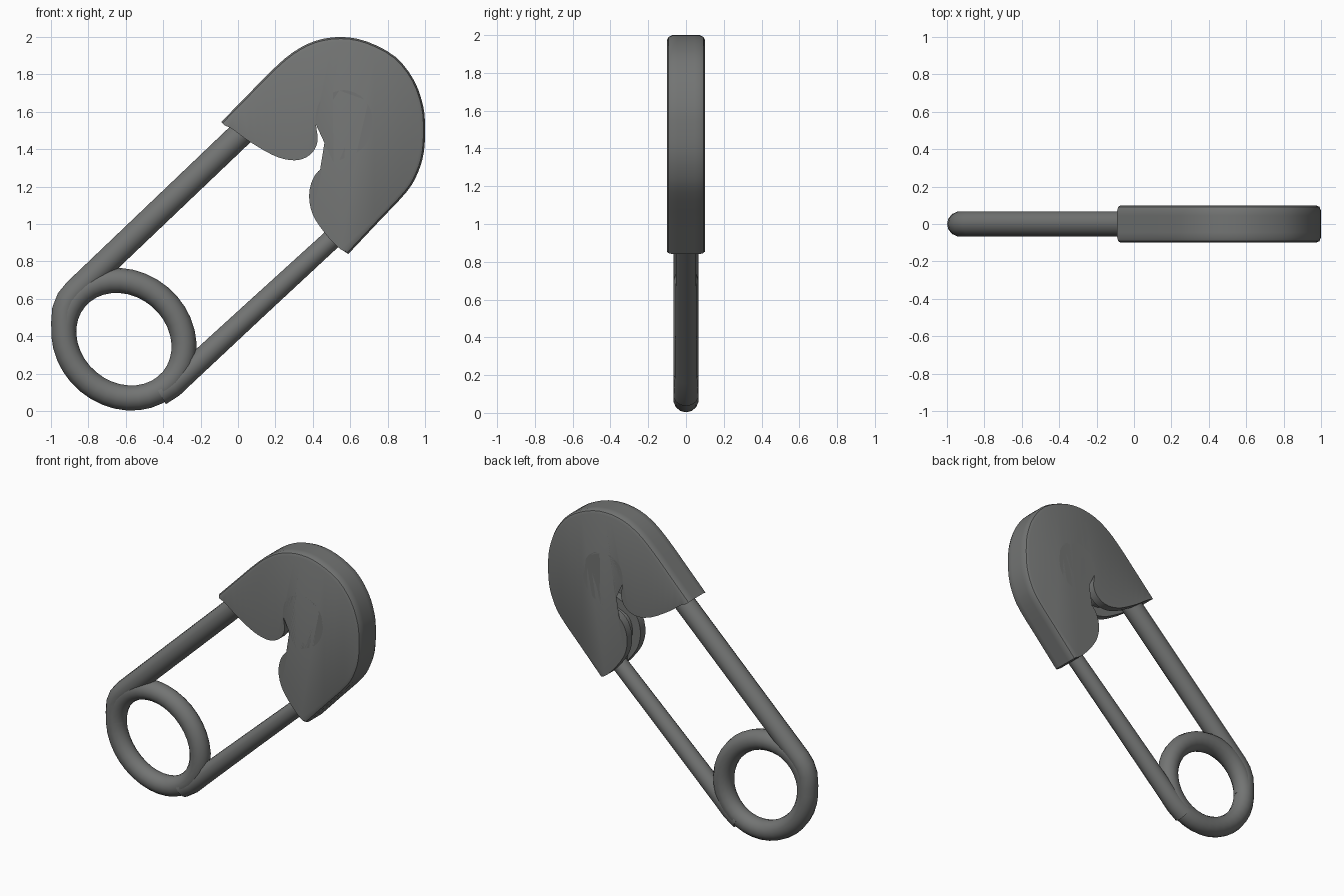
import bpy, bmesh, math
from mathutils import Vector

if "Cube" in bpy.data.objects:
    bpy.data.objects.remove(bpy.data.objects["Cube"])

steel = bpy.data.materials.new("dark_grey_metal")
steel.diffuse_color = (0.17, 0.175, 0.172, 1)
steel.use_nodes = True
steel.node_tree.nodes["Principled BSDF"].inputs["Base Color"].default_value = steel.diffuse_color


def finish(bm, name, angle):
    bmesh.ops.recalc_face_normals(bm, faces=bm.faces[:])
    me = bpy.data.meshes.new(name)
    bm.to_mesh(me)
    bm.free()
    me.materials.append(steel)
    ob = bpy.data.objects.new(name, me)
    bpy.context.collection.objects.link(ob)
    bpy.ops.object.select_all(action='DESELECT')
    ob.select_set(True)
    bpy.context.view_layer.objects.active = ob
    bpy.ops.object.shade_smooth_by_angle(angle=math.radians(angle))
    return ob


def spline(pts, n=3):
    """Smooth curve through the given (x, z) points."""
    p = [Vector(q) for q in pts]
    p = [2 * p[0] - p[1]] + p + [2 * p[-1] - p[-2]]
    out = []
    for i in range(1, len(p) - 2):
        a, b, c, d = p[i - 1:i + 3]
        for k in range(n):
            t = k / n
            out.append(0.5 * (2 * b + (c - a) * t + (2 * a - 5 * b + 4 * c - d) * t * t
                              + (3 * b - a - 3 * c + d) * t ** 3))
    return out + [p[-2]]


def inward(pts):
    """Right-hand normals along an open path."""
    res = []
    for i in range(len(pts)):
        t = (pts[min(i + 1, len(pts) - 1)] - pts[max(i - 1, 0)]).normalized()
        res.append(Vector((t.y, -t.x)))
    return res


def bridge(bm, a, b):
    n = len(a)
    for i in range(n):
        j = (i + 1) % n
        bm.faces.new((a[i], a[j], b[j], b[i]))


def tube(name, pts, r0, r1, closed=False, sides=14):
    """Round wire along a path in the xz plane, tapering from r0 to r1."""
    bm = bmesh.new()
    pts = [Vector(p) for p in pts]
    n = len(pts)
    rings = []
    for i, p in enumerate(pts):
        if closed:
            t = pts[(i + 1) % n] - pts[i - 1]
        else:
            t = pts[min(i + 1, n - 1)] - pts[max(i - 1, 0)]
        t.normalize()
        r = r0 + (r1 - r0) * i / (n - 1)
        ring = []
        for k in range(sides):
            a = 2 * math.pi * k / sides
            c, s = r * math.cos(a), r * math.sin(a)
            ring.append(bm.verts.new((p.x + t.y * c, s, p.y - t.x * c)))
        rings.append(ring)
    for i in range(n - 1):
        bridge(bm, rings[i], rings[i + 1])
    if closed:
        bridge(bm, rings[-1], rings[0])
    else:
        bm.faces.new(rings[0])
        bm.faces.new(rings[-1])
    return finish(bm, name, 45)


# clasp cap: rounded outer rim, S-shaped mouth with a groove between two plates
outer = spline([(-0.09, 1.545), (0.05, 1.688), (0.18, 1.82), (0.29, 1.915), (0.41, 1.978),
                (0.55, 2.0), (0.69, 1.975), (0.84, 1.895), (0.94, 1.77), (0.99, 1.63),
                (1.0, 1.51), (0.993, 1.38), (0.96, 1.27), (0.90, 1.17), (0.75, 1.01),
                (0.59, 0.84)])
mouth = spline([(0.59, 0.84), (0.53, 0.88), (0.46, 0.957), (0.40, 1.05), (0.38, 1.15),
                (0.40, 1.24), (0.45, 1.30), (0.543, 1.342), (0.634, 1.38), (0.693, 1.44),
                (0.72, 1.53), (0.707, 1.615), (0.655, 1.685), (0.57, 1.716), (0.49, 1.695),
                (0.436, 1.65), (0.415, 1.578), (0.42, 1.508), (0.426, 1.444), (0.40, 1.385),
                (0.346, 1.348), (0.276, 1.342), (0.185, 1.369), (0.0625, 1.44),
                (-0.02, 1.50), (-0.09, 1.545)])
n_out, n_in = inward(outer), inward(mouth)


def cap_ring(bm, y, rim_inset, groove):
    pts = [p + m * rim_inset for p, m in zip(outer[:-1], n_out)]
    last = len(mouth) - 1
    for i in range(last):
        ramp = max(0, min(1, (min(i, last - i) - 5) / 3))
        q = mouth[i] + n_in[i] * groove * ramp
        if i == 0:
            q = q + n_out[-1] * rim_inset
        pts.append(q)
    return [bm.verts.new((p.x, y, p.y)) for p in pts]


bm = bmesh.new()
layers = [(-0.1, 0.026, 0), (-0.092, 0.009, 0), (-0.072, 0, 0), (-0.045, 0, 0)]
inner = [(-0.044, 0, 0.06), (0.044, 0, 0.06)]
stack = layers + inner + [(-y, r, g) for y, r, g in reversed(layers)]
rings = [cap_ring(bm, *s) for s in stack]
for a, b in zip(rings, rings[1:]):
    bridge(bm, a, b)
bm.faces.new(rings[0])
bm.faces.new(rings[-1])
bmesh.ops.triangulate(bm, faces=[f for f in bm.faces if len(f.verts) > 4])
finish(bm, "clasp_cap", 35)

# spring loop: slightly oval, tilted ring
tilt = math.radians(140)
loop = []
for i in range(36):
    a = 2 * math.pi * i / 36
    u, v = 0.338 * math.cos(a), 0.297 * math.sin(a)
    loop.append((-0.61 + u * math.cos(tilt) - v * math.sin(tilt),
                 0.384 + u * math.sin(tilt) + v * math.cos(tilt)))
tube("spring_loop", loop, 0.067, 0.067, closed=True)

# fixed arm, bending into the loop
tube("fixed_arm", [(0.05, 1.515), (-0.4, 1.086), (-0.87, 0.638), (-0.905, 0.595),
                   (-0.927, 0.54), (-0.932, 0.47), (-0.93, 0.41)], 0.068, 0.067)

# pin arm, tapering toward the clasp
tube("pin_arm", [(-0.42, 0.095), (-0.35, 0.136), (-0.28, 0.198), (0.1, 0.549), (0.58, 0.99)],
     0.068, 0.053)
